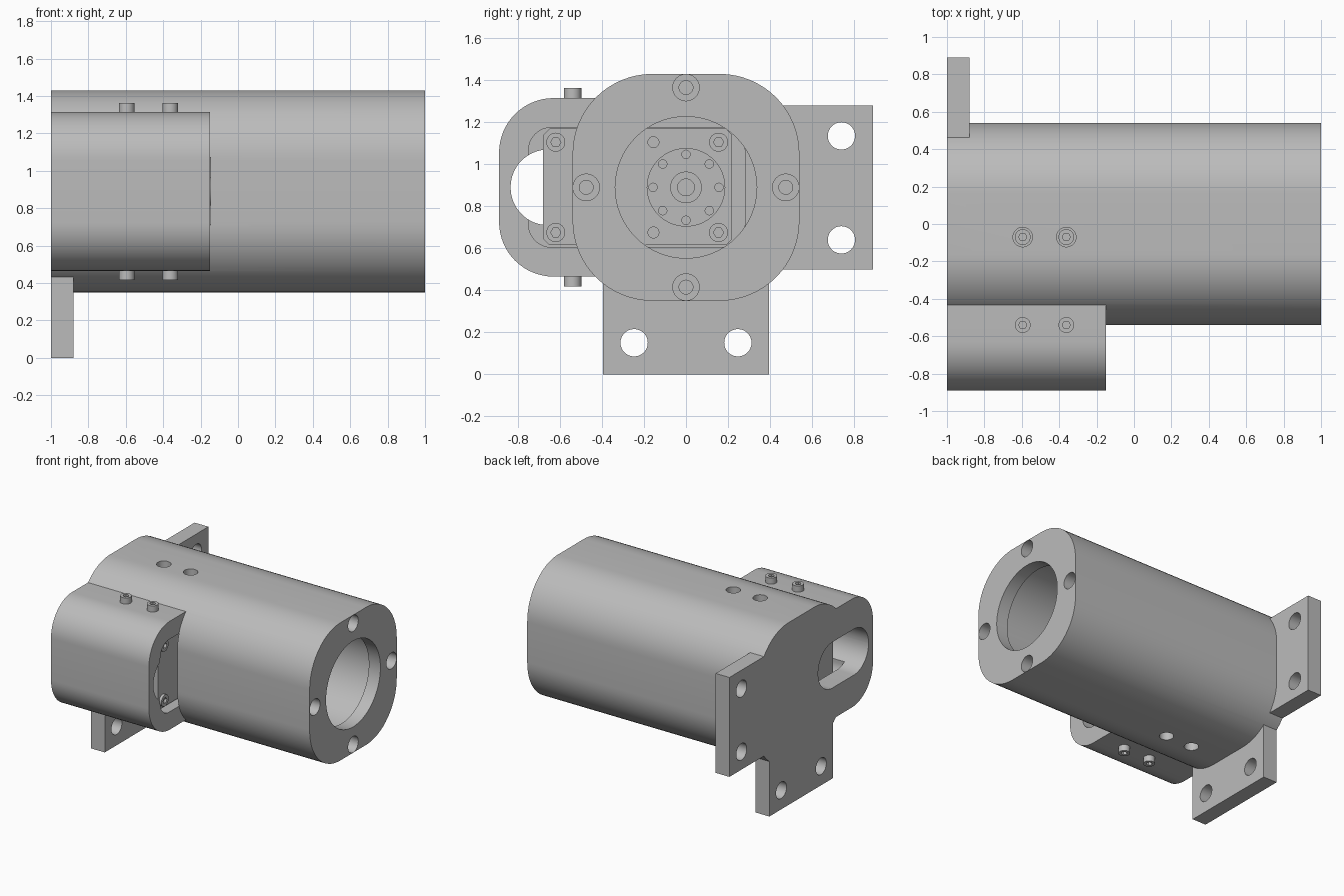
import bpy, bmesh, math
from mathutils import Vector

cube = bpy.data.objects.get("Cube")
if cube:
    bpy.data.objects.remove(cube)

grey = bpy.data.materials.new("machined grey")
grey.use_nodes = True
COLOUR = (0.5, 0.5, 0.5, 1)
grey.diffuse_color = COLOUR
grey.node_tree.nodes["Principled BSDF"].inputs["Base Color"].default_value = COLOUR

CZ = 0.89  # height of the main axis


def circle(u, v, r, n=48):
    return [(u + r * math.cos(2 * math.pi * i / n), v + r * math.sin(2 * math.pi * i / n)) for i in range(n)]


def rounded(u0, u1, v0, v1, r, n=16):
    pts = []
    corners = [(u1 - r, v1 - r), (u0 + r, v1 - r), (u0 + r, v0 + r), (u1 - r, v0 + r)]
    for k, (u, v) in enumerate(corners):
        for i in range(n + 1):
            a = math.pi / 2 * (k + i / n)
            pts.append((u + r * math.cos(a), v + r * math.sin(a)))
    return pts


def rect(u0, u1, v0, v1):
    return [(u0, v0), (u1, v0), (u1, v1), (u0, v1)]


def prism(name, pts, a, b, axis="x"):
    """Extrude a (y, z) profile along x, or an (x, y) profile along z."""
    place = (lambda u, v, t: Vector((t, u, v))) if axis == "x" else (lambda u, v, t: Vector((u, v, t)))
    bm = bmesh.new()
    low = [bm.verts.new(place(u, v, a)) for u, v in pts]
    high = [bm.verts.new(place(u, v, b)) for u, v in pts]
    bm.faces.new(low)
    bm.faces.new(high)
    for i in range(len(pts)):
        j = (i + 1) % len(pts)
        bm.faces.new((low[i], low[j], high[j], high[i]))
    bmesh.ops.remove_doubles(bm, verts=bm.verts, dist=1e-5)
    bmesh.ops.recalc_face_normals(bm, faces=bm.faces)
    mesh = bpy.data.meshes.new(name)
    bm.to_mesh(mesh)
    bm.free()
    mesh.materials.append(grey)
    ob = bpy.data.objects.new(name, mesh)
    bpy.context.collection.objects.link(ob)
    return ob


def activate(ob):
    bpy.ops.object.select_all(action="DESELECT")
    ob.select_set(True)
    bpy.context.view_layer.objects.active = ob


def combine(ob, other, operation="DIFFERENCE"):
    activate(ob)
    mod = ob.modifiers.new("bool", "BOOLEAN")
    mod.operation, mod.solver, mod.object = operation, "EXACT", other
    bpy.ops.object.modifier_apply(modifier=mod.name)
    bpy.data.objects.remove(other)


def smooth(ob):
    activate(ob)
    bpy.ops.object.shade_smooth_by_angle(angle=math.radians(30))


# Housing: rounded square body, side pod and two mounting flanges
housing = prism("housing", rounded(-0.54, 0.54, 0.35, 1.43, 0.38), -1, 1)
for part in (
    prism("pod", rounded(-0.89, 0, 0.465, 1.315, 0.26), -1, -0.15),
    prism("side_flange", rect(0, 0.89, 0.5, 1.28), -1, -0.88),
    prism("bottom_flange", rect(-0.395, 0.395, 0, CZ), -1, -0.88),
):
    combine(housing, part, "UNION")

# Inner chamber, front opening, actuator pocket and rear cable slot
cuts = [
    prism("chamber", circle(0, CZ, 0.4, 64), -0.16, 0.9),
    prism("opening", circle(0, CZ, 0.337, 64), 0.8, 1.1),
    prism("pocket", rounded(-0.75, 0.28, 0.605, 1.175, 0.11), -0.85, -0.149),
    prism("cable_slot", rounded(-0.835, -0.21, 0.71, 1.07, 0.179), -1.1, -0.148),
]
# Flange holes
for y, z in ((0.74, 1.135), (0.74, 0.64), (-0.247, 0.15), (0.247, 0.15)):
    cuts.append(prism("flange_hole", circle(y, z, 0.065), -1.1, -0.8))
# Stepped screw holes in the front face
for k in range(4):
    y = 0.475 * math.cos(k * math.pi / 2)
    z = CZ + 0.475 * math.sin(k * math.pi / 2)
    cuts.append(prism("counterbore", circle(y, z, 0.063), 0.88, 1.1))
    cuts.append(prism("pilot", circle(y, z, 0.033, 24), 0.8, 0.9))
# Recesses for the body screws, above and below
SCREW_X = (-0.595, -0.362)
for x in SCREW_X:
    for s in (1, -1):
        cuts.append(prism("recess", circle(x, -0.07, 0.052), CZ + s * 0.425, CZ + s * 0.6, "z"))
for cutter in cuts:
    combine(housing, cutter)
smooth(housing)

# Socket head screws in the body and the pod
for x in SCREW_X:
    for y, place in ((-0.07, "body"), (-0.54, "pod")):
        for s, level in ((1, "upper"), (-1, "lower")):
            head = prism(f"{level}_{place}_screw", circle(x, y, 0.042, 32), CZ + s * 0.4, CZ + s * 0.473, "z")
            combine(head, prism("socket", circle(x, y, 0.022, 6), CZ + s * 0.445, CZ + s * 0.5, "z"))
            smooth(head)

# Actuator block with cut face holes
FACE = -0.22
actuator = prism("actuator", rounded(-0.68, 0.22, 0.615, 1.17, 0.03, 1), -0.8, FACE)
for z in (1.105, 0.675):
    combine(actuator, prism("face_hole", circle(-0.155, z, 0.026, 24), FACE - 0.05, 0))
smooth(actuator)

# Actuator corner screws
for y, side in ((-0.62, "right"), (0.155, "left")):
    for z, level in ((1.105, "upper"), (0.675, "lower")):
        head = prism(f"{level}_{side}_actuator_screw", circle(y, z, 0.045, 32), FACE - 0.02, FACE + 0.02)
        combine(head, prism("socket", circle(y, z, 0.024, 6), FACE, 0.1))
        smooth(head)

# Output disc with a ring of holes, and its hub
disc = prism("output_disc", circle(0, CZ, 0.187, 64), FACE - 0.02, FACE + 0.06)
for k in range(8):
    a = k * math.pi / 4
    hole = circle(0.157 * math.cos(a), CZ + 0.157 * math.sin(a), 0.02, 20)
    combine(disc, prism("disc_hole", hole, FACE, 0.1))
smooth(disc)
hub = prism("output_hub", circle(0, CZ, 0.075), FACE + 0.02, FACE + 0.075)
combine(hub, prism("hub_hole", circle(0, CZ, 0.04, 32), FACE + 0.04, 0.1))
smooth(hub)
